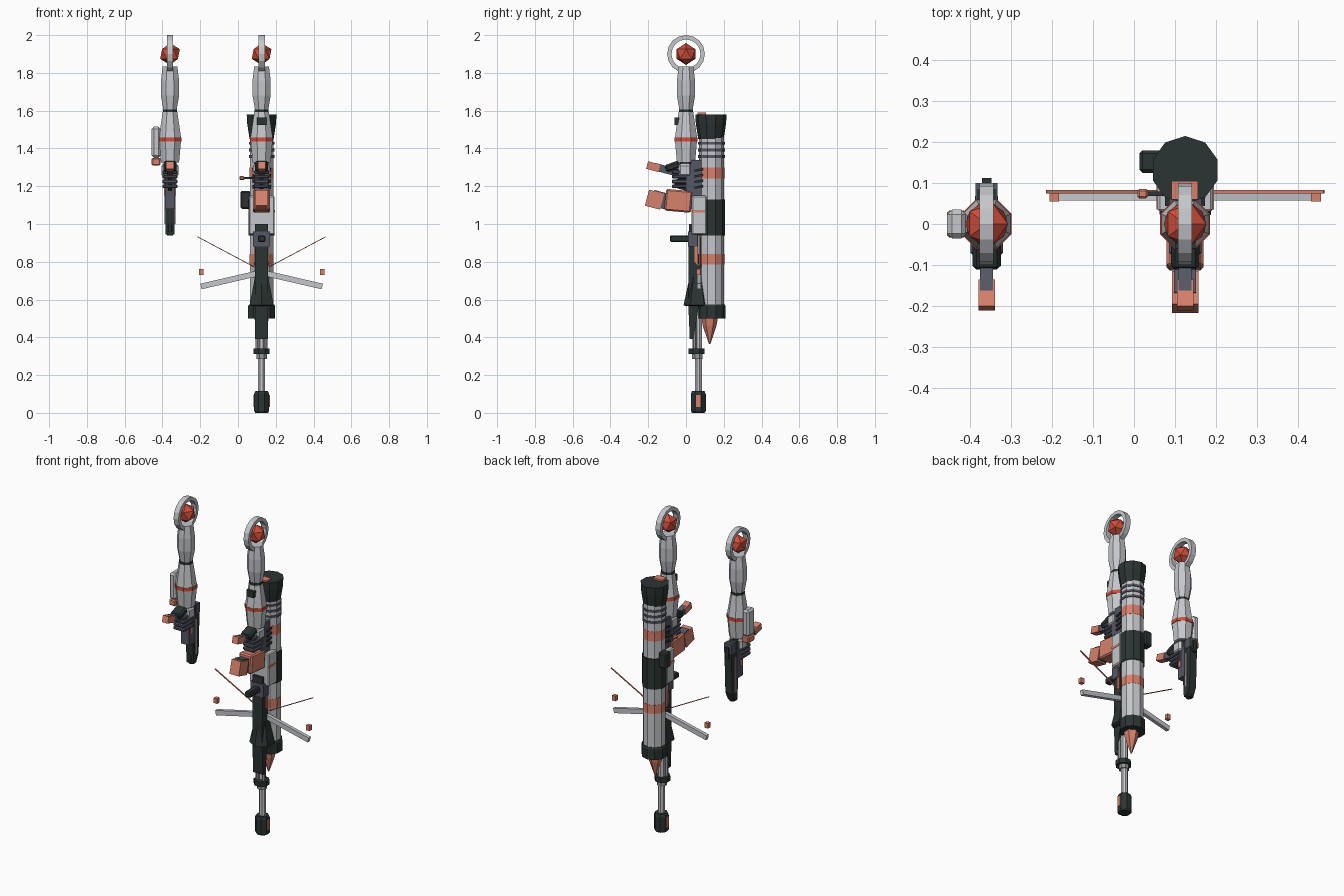
import bpy, bmesh
from math import pi, cos, sin, radians
from mathutils import Vector, Matrix

cube = bpy.data.objects.get("Cube")
if cube:
    bpy.data.objects.remove(cube, do_unlink=True)


def material(name, rgb):
    m = bpy.data.materials.new(name)
    m.use_nodes = True
    m.diffuse_color = (*rgb, 1)
    m.node_tree.nodes["Principled BSDF"].inputs["Base Color"].default_value = (*rgb, 1)
    return m


GREY = material("light grey", (.56, .57, .6))
STEEL = material("steel grey", (.3, .3, .32))
SLATE = material("slate", (.09, .095, .13))
DARK = material("dark green grey", (.024, .035, .033))
RED = material("red", (.62, .075, .042))
CORAL = material("coral", (.68, .22, .15))


def finish(name, bm, mat):
    bmesh.ops.recalc_face_normals(bm, faces=bm.faces)
    me = bpy.data.meshes.new(name)
    bm.to_mesh(me)
    bm.free()
    me.materials.append(mat)
    ob = bpy.data.objects.new(name, me)
    bpy.context.collection.objects.link(ob)
    return ob


def box(name, mat, x, y, z, tilt=0, axis='X', bevel=0):
    """Box from (low, high) ranges, tilted in degrees about its centre."""
    spans = (x, y, z)
    mid = Vector([(a + b) / 2 for a, b in spans])
    size = [b - a for a, b in spans]
    bm = bmesh.new()
    bmesh.ops.create_cube(bm, size=1)
    bmesh.ops.scale(bm, vec=size, verts=bm.verts)
    if bevel:
        bmesh.ops.bevel(bm, geom=bm.edges[:], offset=bevel, segments=1, affect='EDGES')
    bm.transform(Matrix.Translation(mid) @ Matrix.Rotation(radians(tilt), 4, axis))
    return finish(name, bm, mat)


def lathe(name, mat, x, y, profile, sides=8):
    """Closed turned solid about a vertical axis from (radius, height) pairs."""
    bm = bmesh.new()
    rings = [[bm.verts.new((x + r * cos((i + .5) * 2 * pi / sides),
                            y + r * sin((i + .5) * 2 * pi / sides), z))
              for i in range(sides)] for r, z in profile]
    for a, b in zip(rings, rings[1:]):
        for i in range(sides):
            j = (i + 1) % sides
            bm.faces.new((a[i], a[j], b[j], b[i]))
    bm.faces.new(rings[0])
    bm.faces.new(rings[-1])
    return finish(name, bm, mat)


def plate(name, mat, x, outline):
    """Side outline of (y, z) points extruded across the x range."""
    bm = bmesh.new()
    face = bm.faces.new([bm.verts.new((x[0], y, z)) for y, z in outline])
    out = bmesh.ops.extrude_face_region(bm, geom=[face])
    bmesh.ops.translate(bm, vec=(x[1] - x[0], 0, 0),
                        verts=[v for v in out["geom"] if isinstance(v, bmesh.types.BMVert)])
    return finish(name, bm, mat)


def shoulder_ring(name, x):
    bm = bmesh.new()
    n = 16
    loops = [[bm.verts.new((x + dx, r * cos(i * 2 * pi / n), 1.9 + r * sin(i * 2 * pi / n)))
              for i in range(n)]
             for dx, r in ((-.017, .1), (.017, .1), (.017, .077), (-.017, .077))]
    for k in range(4):
        a, b = loops[k], loops[(k + 1) % 4]
        for i in range(n):
            j = (i + 1) % n
            bm.faces.new((a[i], a[j], b[j], b[i]))
    finish(name, bm, GREY)


# Arms, hands and pistol grips, alike on both sides
for side, x in (("left", .125), ("right", -.36)):
    shoulder_ring(side + "_shoulder_ring", x)
    bm = bmesh.new()
    bmesh.ops.create_icosphere(bm, subdivisions=1, radius=.058)
    bm.transform(Matrix.Translation((x, 0, 1.9)))
    finish(side + "_shoulder_ball", bm, RED)
    lathe(side + "_upper_arm", GREY, x, 0,
          [(.042, 1.835), (.052, 1.76), (.052, 1.68), (.038, 1.605)])
    lathe(side + "_elbow", DARK, x, 0, [(.04, 1.607), (.04, 1.59)])
    lathe(side + "_forearm", GREY, x, 0, [(.042, 1.592), (.063, 1.46), (.062, 1.43), (.052, 1.325)])
    lathe(side + "_forearm_band", RED, x, 0, [(.066, 1.458), (.066, 1.437)])
    lathe(side + "_wrist", DARK, x, 0, [(.036, 1.33), (.032, 1.29)])
    box(side + "_palm", GREY, (x - .045, x + .045), (-.04, .03), (1.25, 1.32), bevel=.012)
    box(side + "_thumb", DARK, (x - .035, x + .035), (-.11, -.03), (1.285, 1.325), 20, bevel=.01)
    for i in range(4):
        z = 1.19 + i * .025
        box(side + "_finger", SLATE, (x - .04, x + .04), (-.075, .02), (z, z + .02), bevel=.005)
    # grip reaching forward
    box(side + "_grip", SLATE, (x - .016, x + .016), (-.17, 0), (1.262, 1.302), -15)
    box(side + "_grip_tip", CORAL, (x - .02, x + .02), (-.207, -.14), (1.283, 1.324), -15)
    plate(side + "_trigger_guard", DARK, (x - .01, x + .01),
          [(-.07, 1.23), (.02, 1.26), (.02, 1.17), (-.05, 1.19)])

# Left forearm catch and right forearm canister
box("elbow_catch", DARK, (.1, .15), (-.06, -.035), (1.525, 1.565))
box("canister", GREY, (-.457, -.41), (-.035, .035), (1.35, 1.515), bevel=.012)
box("canister_base", CORAL, (-.457, -.41), (-.033, .033), (1.31, 1.35), bevel=.006)

# Pistol in the right hand
px = -.36
plate("pistol_slide", DARK, (px - .024, px + .024),
      [(.03, 1.31), (.085, 1.31), (.1, 1.27), (.09, 1.0), (.065, .945), (.04, .945), (.03, 1.1)])
box("pistol_frame", SLATE, (px - .027, px + .027), (-.01, .05), (1.08, 1.27))
box("pistol_rear", SLATE, (px - .027, px + .027), (.06, .1), (1.25, 1.31))
box("pistol_sight", DARK, (px - .012, px + .012), (.09, .112), (1.22, 1.29))
box("pistol_rail", STEEL, (px - .028, px + .028), (.055, .068), (1.0, 1.22))
for s in (-1, 1):
    box("pistol_inlay", CORAL, (px + s * .028 - .003, px + s * .028 + .003), (.0, .02), (1.15, 1.24))
lathe("pistol_muzzle", DARK, px, .055, [(.022, 1.0), (.018, .94)])

# Rifle body and magazine
rx = .125
plate("rifle_receiver", SLATE, (rx - .04, rx + .04),
      [(.0, 1.17), (.0, 1.24), (.03, 1.34), (.095, 1.34), (.1, 1.15), (.02, 1.1)])
for s in (-1, 1):
    for i in range(4):
        z = 1.19 + i * .03
        box("receiver_rivet", DARK, (rx + s * .043 - .006, rx + s * .043 + .006), (.045, .09), (z, z + .012), 10)
box("rifle_housing", GREY, (rx - .068, rx + .068), (.03, .11), (.945, 1.15), bevel=.006)
box("housing_inlay", CORAL, (rx - .07, rx + .07), (.035, .1), (1.06, 1.075))
box("housing_spine", CORAL, (rx - .055, rx + .055), (.105, .13), (.96, 1.11))
box("magazine_well", CORAL, (rx - .045, rx + .045), (-.11, .03), (1.065, 1.18), -5, bevel=.008)
box("magazine", SLATE, (rx - .027, rx + .027), (-.18, -.09), (1.085, 1.17), -15)
box("magazine_tip", CORAL, (rx - .032, rx + .032), (-.208, -.125), (1.085, 1.172), -15)
box("charging_handle", DARK, (.03, .1), (.068, .08), (1.237, 1.249))
box("charging_knob", CORAL, (.008, .034), (.062, .086), (1.232, 1.254), bevel=.005)
box("foregrip", DARK, (rx - .02, rx + .02), (-.085, .03), (.905, .94), bevel=.006)
box("foregrip_mount", SLATE, (rx - .045, rx + .045), (.01, .06), (.88, .96))

# Handguard, flared shroud and barrel
plate("handguard", DARK, (rx - .034, rx + .034),
      [(.015, 1.0), (.065, 1.0), (.065, .55), (.04, .39), (.02, .39), (.012, .58)])
lathe("flared_shroud", DARK, rx, .06, [(.03, .78), (.045, .7), (.073, .57), (.06, .565)], 6)
for s in (-1, 1):
    plate("handguard_inlay", CORAL, (rx + s * .036 - .003, rx + s * .036 + .003),
          [(.045, .94), (.062, .92), (.062, .78), (.045, .8)])
    lathe("gas_tube", STEEL, rx + s * .022, .045, [(.011, .9), (.011, .33)], 6)
lathe("barrel", GREY, rx, .065, [(.02, .6), (.02, .1)])
lathe("barrel_collar", DARK, rx, .055, [(.046, .342), (.046, .312)])
lathe("collar_ring", STEEL, rx, .06, [(.03, .312), (.03, .285)])
lathe("muzzle_brake", DARK, rx, .065, [(.036, .115), (.043, .1), (.043, .01), (.036, 0)])
for s in (-1, 1):
    box("muzzle_inlay", CORAL, (rx + s * .04 - .004, rx + s * .04 + .004), (.054, .076), (.03, .095))

# Bipod legs, foot pads and struts
for s in (-1, 1):
    span = sorted((rx + s * .025, rx + s * .325))
    box("bipod_leg", GREY, span, (.058, .08), (.688, .718), s * 13, 'Y')
    pad = rx + s * .32
    box("bipod_pad", CORAL, (pad - .012, pad + .012), (.055, .078), (.73, .762))
    span = sorted((rx + s * .005, rx + s * .36))
    box("bipod_strut", CORAL, span, (.075, .083), (.847, .851), -s * 28, 'Y')

# Launcher tube
tx, ty = .125, .135
lathe("launcher_tube", GREY, tx, ty, [(.066, 1.46), (.066, .53)], 10)
lathe("launcher_bell", DARK, tx, .132, [(.083, 1.58), (.08, 1.53), (.067, 1.45)], 10)
for low, high in ((1.24, 1.3), (.785, .84)):
    lathe("tube_band", CORAL, tx, ty, [(.0675, high), (.0675, low)], 10)
for z in (1.35, 1.385, 1.42):
    lathe("tube_ring", SLATE, tx, ty, [(.071, z + .014), (.071, z)], 10)
lathe("tube_sleeve", DARK, tx, ty, [(.072, 1.13), (.072, .94)], 10)
lathe("tube_base", DARK, tx, ty, [(.07, .575), (.075, .565), (.075, .5)], 10)
lathe("warhead", CORAL, tx, .125, [(.045, .51), (.036, .46), (.004, .365)], 6)
box("bell_catch", CORAL, (.092, .156), (.06, .105), (1.555, 1.59))
box("launcher_sight", DARK, (.013, .068), (.125, .18), (1.08, 1.175), bevel=.008)
